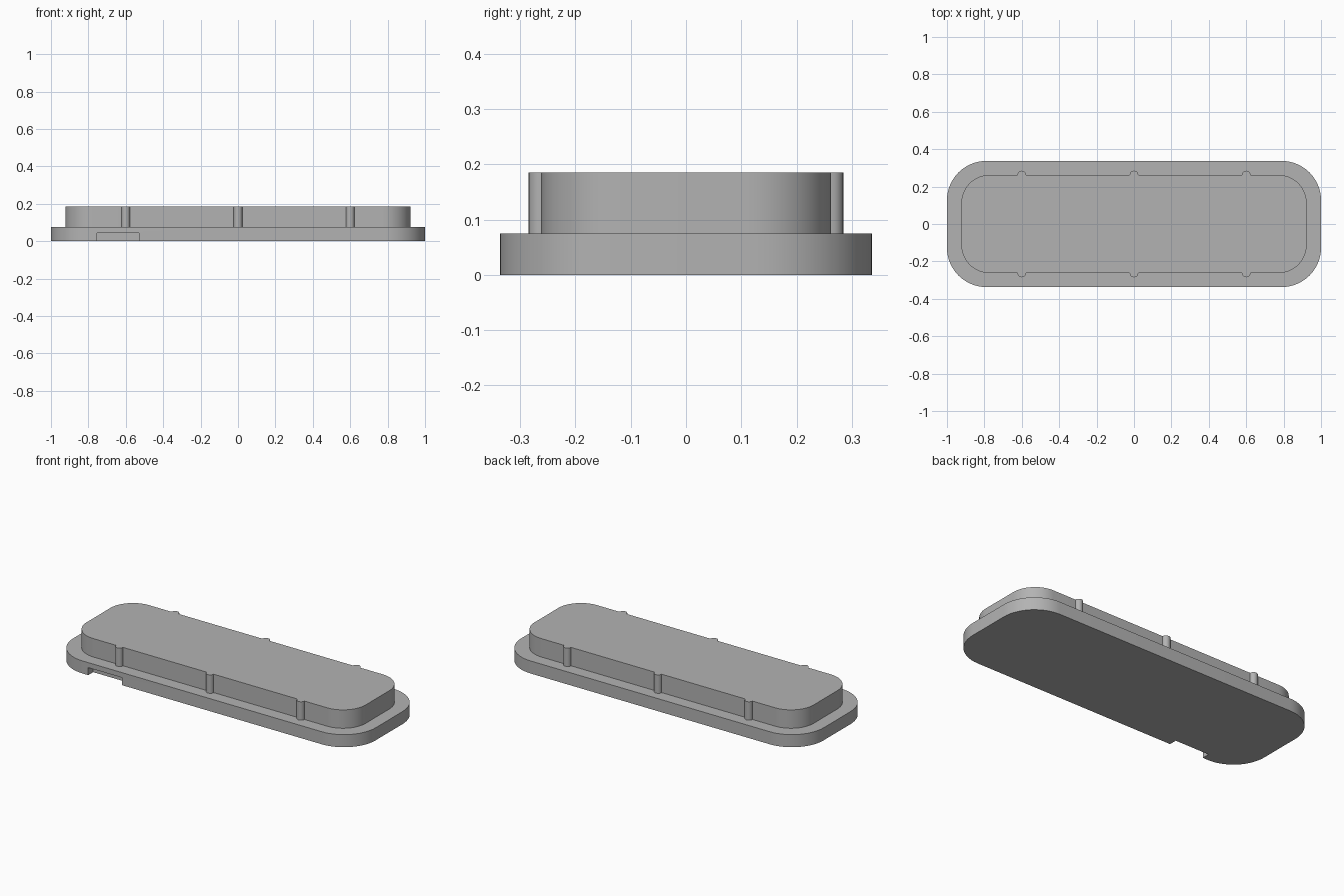
import bpy
import bmesh
from math import cos, sin, pi, radians

cube = bpy.data.objects.get("Cube")
if cube:
    bpy.data.objects.remove(cube, do_unlink=True)

grey = bpy.data.materials.new("plain grey")
grey.use_nodes = True
grey.diffuse_color = (0.45, 0.45, 0.45, 1)
grey.node_tree.nodes["Principled BSDF"].inputs["Base Color"].default_value = (0.45, 0.45, 0.45, 1)


def arc(cx, cy, r, start, end, steps):
    angles = [start + (end - start) * i / steps for i in range(steps + 1)]
    return [(cx + r * cos(a), cy + r * sin(a)) for a in angles]


def extrude(name, outline, z0, z1):
    """Extrude a closed counter-clockwise outline into a solid."""
    bm = bmesh.new()
    face = bm.faces.new([bm.verts.new((x, y, z0)) for x, y in outline])
    top = bmesh.ops.extrude_face_region(bm, geom=[face], use_keep_orig=True)
    moved = [v for v in top["geom"] if isinstance(v, bmesh.types.BMVert)]
    bmesh.ops.translate(bm, verts=moved, vec=(0, 0, z1 - z0))
    bmesh.ops.recalc_face_normals(bm, faces=bm.faces)
    mesh = bpy.data.meshes.new(name)
    bm.to_mesh(mesh)
    bm.free()
    mesh.materials.append(grey)
    obj = bpy.data.objects.new(name, mesh)
    bpy.context.collection.objects.link(obj)
    return obj


def smooth(obj):
    bpy.ops.object.select_all(action="DESELECT")
    obj.select_set(True)
    bpy.context.view_layer.objects.active = obj
    bpy.ops.object.shade_smooth_by_angle(angle=radians(30))


def half_outline(hx, hy, r, ribs=(), rib_r=0.023):
    """Right corner, back edge with half-round ribs, left corner."""
    pts = arc(hx - r, hy - r, r, 0, pi / 2, 14)
    for x in ribs:
        pts += arc(x, hy, rib_r, 0, pi, 10)
    return pts + arc(r - hx, hy - r, r, pi / 2, pi, 14)


def full_outline(*args):
    half = half_outline(*args)
    return half + [(-x, -y) for x, y in half]


# Wide base flange
flange = extrude("base_flange", full_outline(1.0, 0.337, 0.21), 0, 0.075)

# Pry notch in the lower front edge
notch = extrude("notch_cutter",
                [(-0.755, -0.4), (-0.53, -0.4), (-0.53, -0.29), (-0.755, -0.29)],
                -0.05, 0.045)
notch.hide_render = True
cut = flange.modifiers.new("notch", "BOOLEAN")
cut.object = notch
cut.solver = "EXACT"
bpy.context.view_layer.objects.active = flange
bpy.ops.object.modifier_apply(modifier=cut.name)
bpy.data.objects.remove(notch, do_unlink=True)

# Raised plug with vertical grip ribs along both long sides
plug = extrude("raised_plug", full_outline(0.923, 0.262, 0.15, (0.6, 0, -0.6)), 0.075, 0.185)

for part in (flange, plug):
    smooth(part)
